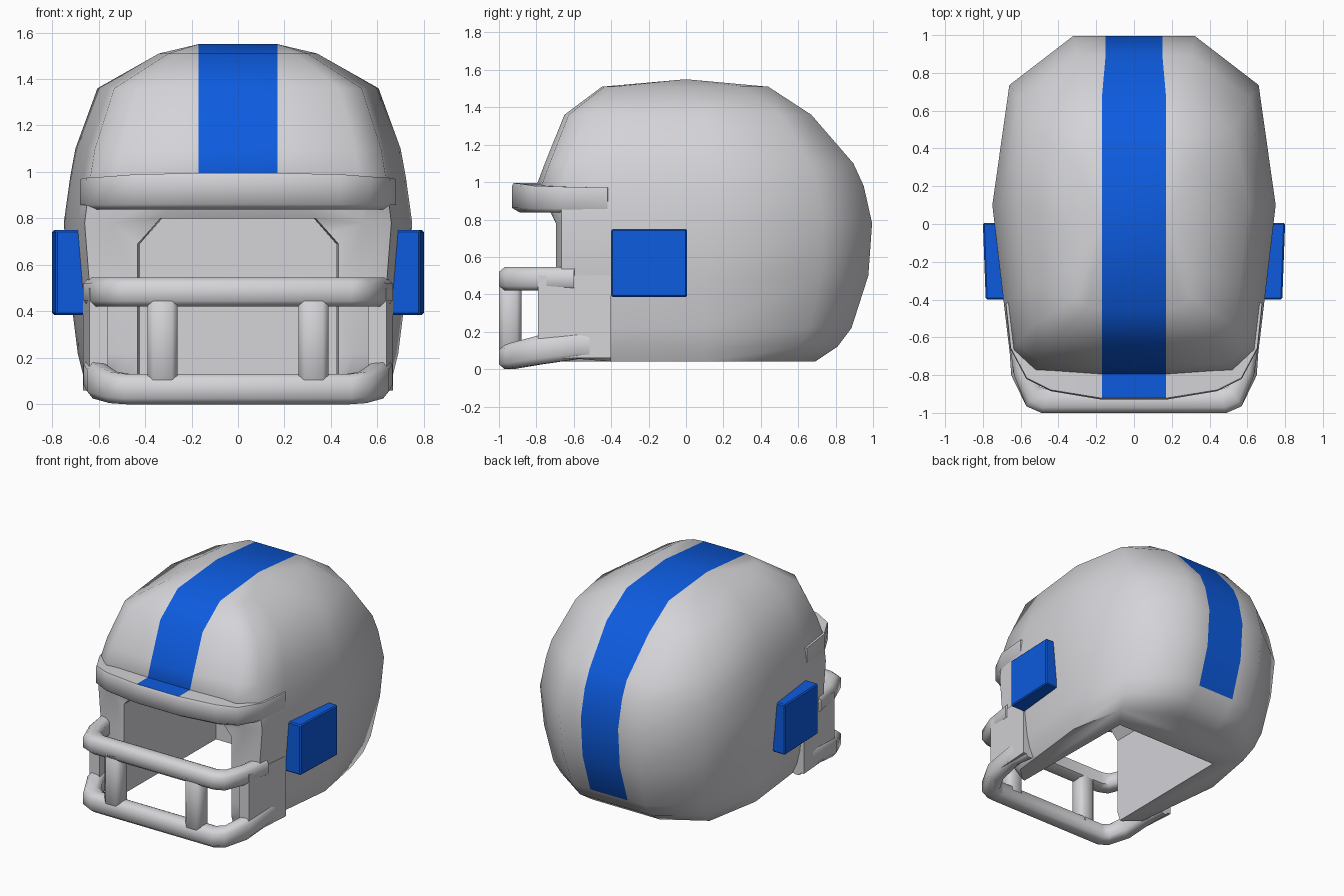
import bpy, bmesh, math

if "Cube" in bpy.data.objects:
    bpy.data.objects.remove(bpy.data.objects["Cube"])


def material(name, rgb):
    m = bpy.data.materials.new(name)
    m.diffuse_color = (*rgb, 1)
    m.use_nodes = True
    m.node_tree.nodes["Principled BSDF"].inputs["Base Color"].default_value = m.diffuse_color
    return m


GREY = material("light grey", (0.66, 0.66, 0.69))
BLUE = material("blue", (0.004, 0.105, 0.74))


def smooth(ob, angle):
    bpy.ops.object.select_all(action='DESELECT')
    ob.select_set(True)
    bpy.context.view_layer.objects.active = ob
    bpy.ops.object.shade_smooth_by_angle(angle=math.radians(angle))


def finish(name, bm, mats, angle=45):
    me = bpy.data.meshes.new(name)
    bmesh.ops.recalc_face_normals(bm, faces=bm.faces)
    for f in bm.faces:
        # stripe rule: narrow central faces on the shell and brow top
        c = f.calc_center_median()
        narrow = all(abs(v.co.x) < 0.19 for v in f.verts)
        if name == "shell":
            front_low = c.y < 0 and c.z < 0.97
            f.material_index = int(narrow and c.z > 0.21 and not front_low)
        elif name == "brow":
            f.material_index = int(narrow and f.normal.z > 0.9)
    bm.to_mesh(me)
    bm.free()
    ob = bpy.data.objects.new(name, me)
    bpy.context.collection.objects.link(ob)
    for m in mats:
        me.materials.append(m)
    smooth(ob, angle)
    return ob


# Shell: stacked outlines (height, half width, front y, back y)
LEVELS = [(0.04, 0.63, -0.69, 0.69), (0.12, 0.665, -0.78, 0.81),
          (0.22, 0.69, -0.80, 0.885), (0.50, 0.725, -0.80, 0.975),
          (0.78, 0.75, -0.80, 0.995), (0.98, 0.722, -0.80, 0.95),
          (1.10, 0.70, -0.755, 0.895), (1.36, 0.605, -0.65, 0.67),
          (1.51, 0.34, -0.45, 0.44)]
# half outline, front to back: fraction of width, fraction of length
PLAN = [(0, -1), (0.72, -0.97), (0.88, -0.85), (0.92, -0.57),
        (1, 0), (0.88, 0.71), (0.43, 1), (0, 1)]


def shell():
    bm = bmesh.new()
    rings = []
    for z, w, yf, yb in LEVELS:
        mid = 0.1 if z < 1.5 else 0.0
        half = []
        for i, (u, t) in enumerate(PLAN):
            x = 0.17 if i == 0 else (0.17 if z > 1.3 else 0.15) if i == 7 else max(u * w, 0.22)
            y = mid + (t * (yb - mid) if t > 0 else t * (mid - yf))
            if z < 0.97:
                y = max(y, -0.695)  # flat front around the face opening
            half.append((x, y, z))
        ring = half + [(-x, y, z) for x, y, z in reversed(half)]
        rings.append([bm.verts.new(p) for p in ring])
    n = 16
    for a, b in zip(rings, rings[1:]):
        for i in range(n):
            j = (i + 1) % n
            bm.faces.new((a[i], a[j], b[j], b[i]))
    bm.faces.new(rings[0])
    # crown
    r = rings[-1]
    m, l = bm.verts.new((0.17, 0, 1.55)), bm.verts.new((-0.17, 0, 1.55))
    for i in range(7):
        bm.faces.new((r[i], r[i + 1], m))
        bm.faces.new((r[i + 8], r[i + 9], l))
    bm.faces.new((r[15], r[0], m, l))
    bm.faces.new((l, m, r[7], r[8]))
    return finish("shell", bm, [GREY, BLUE], 50)


# Head cavity, open at the front and the bottom
def cavity():
    bm = bmesh.new()
    half = [(0.44, -0.2), (0.44, 0.69), (0.34, 0.80)]
    prof = half + [(-x, z) for x, z in reversed(half)]
    a = [bm.verts.new((x, -1.5, z)) for x, z in prof]
    b = [bm.verts.new((x * 0.96, 0.35, z)) for x, z in prof]
    bm.faces.new(a)
    bm.faces.new(b)
    for i in range(6):
        j = (i + 1) % 6
        bm.faces.new((a[i], a[j], b[j], b[i]))
    return finish("cavity_cutter", bm, [GREY], 20)


body, cutter = shell(), cavity()
cutter.hide_render = True
mod = body.modifiers.new("cavity", 'BOOLEAN')
mod.operation, mod.object, mod.solver = 'DIFFERENCE', cutter, 'EXACT'
bpy.context.view_layer.objects.active = body
bpy.ops.object.modifier_apply(modifier="cavity")
bpy.data.objects.remove(cutter)
smooth(body, 50)

ROUND = [(0, 0.15), (0.3, 0), (0.75, 0), (1, 0.2), (1, 0.8), (0.75, 1), (0.3, 1), (0, 0.85)]
BLUNT = [(0, 0), (0.85, 0), (1, 0.15), (1, 0.9), (0.97, 1), (0, 1)]


# Bars: stations (outer x, outer y, inner x, inner y, low z, high z), mirrored
def bar(name, stations, section, mats):
    bm = bmesh.new()
    path = [(-a, b, -c, *r) for a, b, c, *r in reversed(stations)] + stations
    rings = []
    for ox, oy, ix, iy, lo, hi in path:
        rings.append([bm.verts.new((ix + (ox - ix) * s, iy + (oy - iy) * s, lo + (hi - lo) * t))
                      for s, t in section])
    n = len(section)
    for a, b in zip(rings, rings[1:]):
        for i in range(n):
            bm.faces.new((a[i], a[(i + 1) % n], b[(i + 1) % n], b[i]))
    bm.faces.new(rings[0])
    bm.faces.new(rings[-1])
    return finish(name, bm, mats, 62)


bar("brow", [(0.17, -0.93, 0.17, -0.66, 0.838, 0.995), (0.44, -0.885, 0.42, -0.66, 0.838, 0.99),
             (0.57, -0.82, 0.50, -0.62, 0.838, 0.98), (0.655, -0.66, 0.57, -0.52, 0.838, 0.975),
             (0.68, -0.42, 0.61, -0.40, 0.838, 0.97)], BLUNT, [GREY, BLUE])
bar("middle_bar", [(0.49, -1.0, 0.45, -0.88, 0.42, 0.545), (0.57, -0.965, 0.50, -0.86, 0.42, 0.545),
                   (0.635, -0.80, 0.54, -0.76, 0.42, 0.545), (0.665, -0.60, 0.57, -0.58, 0.42, 0.545)],
    ROUND, [GREY])
bar("jaw_bar", [(0.49, -1.0, 0.45, -0.88, 0.0, 0.13), (0.57, -0.965, 0.50, -0.86, 0.005, 0.14),
                (0.65, -0.80, 0.55, -0.76, 0.025, 0.18), (0.665, -0.58, 0.57, -0.56, 0.055, 0.2),
                (0.65, -0.40, 0.57, -0.40, 0.04, 0.2)], ROUND, [GREY])


# Block between two y stations, each with its own (inner, outer) x
def block(name, y0, y1, z0, z1, front, back, mat, bevel=0.0):
    bm = bmesh.new()
    v = [bm.verts.new((x, y, z)) for y, xs in ((y0, front), (y1, back)) for z in (z0, z1) for x in xs]
    for f in ((0, 1, 3, 2), (4, 5, 7, 6), (0, 1, 5, 4), (2, 3, 7, 6), (0, 2, 6, 4), (1, 3, 7, 5)):
        bm.faces.new([v[i] for i in f])
    bmesh.ops.recalc_face_normals(bm, faces=bm.faces)
    if bevel:
        bmesh.ops.bevel(bm, geom=bm.edges[:], offset=bevel, segments=1, affect='EDGES')
    return finish(name, bm, [mat], 50 if mat is GREY else 30)


for side, s in (("right", 1), ("left", -1)):
    def pair(a, b):
        return (a * s, b * s)
    # cage posts, cheek plates and ear blocks
    block(side + "_cage_post", -1.0, -0.88, 0.06, 0.49, pair(0.26, 0.39), pair(0.26, 0.39), GREY, 0.025)
    block(side + "_cheek_plate", -0.79, -0.40, 0.06, 0.5, pair(0.56, 0.64), pair(0.60, 0.668), GREY)
    block(side + "_ear_block", -0.40, 0.005, 0.385, 0.75, pair(0.66, 0.785), pair(0.70, 0.80), BLUE, 0.008)
